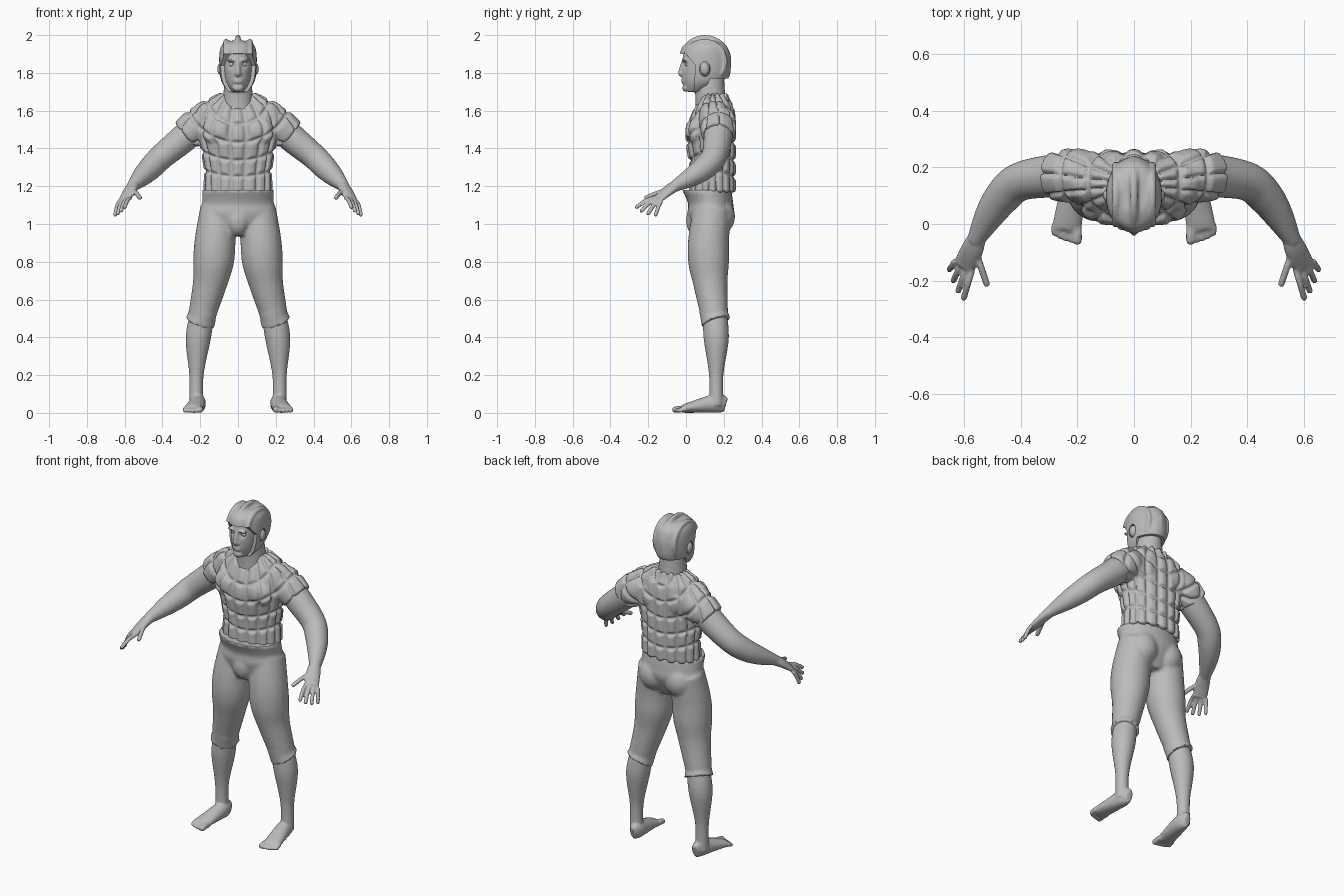
import bpy, bmesh, math
from mathutils import Vector, Matrix

if "Cube" in bpy.data.objects:
    bpy.data.objects.remove(bpy.data.objects["Cube"])

grey = bpy.data.materials.new("clay_grey")
grey.use_nodes = True
grey.diffuse_color = (0.5, 0.5, 0.5, 1)
grey.node_tree.nodes["Principled BSDF"].inputs["Base Color"].default_value = grey.diffuse_color
SIDES = (1, -1)
FINE, COARSE = .007, .01
X, Y, Z = Vector((1, 0, 0)), Vector((0, 1, 0)), Vector((0, 0, 1))


def spline(points, steps=6):
    """Smooth curve through tuples of any length."""
    points = [Vector(p) for p in points]
    last = len(points) - 1
    curve = []
    for i in range(last):
        start, end = points[i], points[i + 1]
        tangent_in = (end - points[max(i - 1, 0)]) / 2
        tangent_out = (points[min(i + 2, last)] - start) / 2
        for k in range(steps):
            t = k / steps
            ease = t * t * (3 - t - t)
            curve.append(start + (end - start) * ease + tangent_in * (t * (1 - t) ** 2)
                         - tangent_out * (t * t * (1 - t)))
    return curve + [points[-1]]


def skin_rings(bm, rings):
    """Close a run of matching rings into a solid."""
    loops = [[bm.verts.new(point) for point in ring] for ring in rings]
    for low, high in zip(loops, loops[1:]):
        for i in range(len(low)):
            bm.faces.new((low[i - 1], low[i], high[i], high[i - 1]))
    bm.faces.new(loops[0])
    bm.faces.new(loops[-1])


def oval(centre, across, along, count=28):
    turns = [i * math.tau / count for i in range(count)]
    return [centre + across * math.cos(a) + along * math.sin(a) for a in turns]


def stack(bm, rows):
    """Level ovals: height, centre y, half width, half depth."""
    skin_rings(bm, [oval(Y * y + Z * z, X * width, Y * depth) for z, y, width, depth in spline(rows)])


def tube(bm, rows, side=1, across=X):
    """Ovals square to a path: x, y, z, radius and an optional second radius."""
    path = spline(rows)
    centres = [Vector(p[:3]) for p in path]
    rings = []
    for i, point in enumerate(path):
        heading = (centres[min(i + 1, len(path) - 1)] - centres[max(i - 1, 0)]).normalized()
        u = (across - heading * across.dot(heading)).normalized()
        v = heading.cross(u)
        ring = oval(centres[i], u * point[3], v * point[-1])
        rings.append([Vector((side * p.x, p.y, p.z)) for p in ring])
    skin_rings(bm, rings)


def ball(bm, centre, radii, side=1):
    place = Matrix.Translation((side * centre[0], *centre[1:])) @ Matrix.Diagonal((*radii, 1))
    bmesh.ops.create_uvsphere(bm, u_segments=24, v_segments=12, radius=1, matrix=place)


def digit(bm, base, tip, radius, bend, side):
    """Finger or toe with a bent middle and a round tip."""
    middle = (base + tip) / 2 + Z * bend
    tube(bm, [(*point, radius) for point in (base, middle, tip)], side)
    ball(bm, tip, (radius, radius, radius), side)


def finish(name, bm, voxel=0, cutter=None, rule=None, angle=50):
    """Fuse the pieces, cut, reshape by a rule and shade."""
    bmesh.ops.recalc_face_normals(bm, faces=bm.faces)
    mesh = bpy.data.meshes.new(name)
    bm.to_mesh(mesh)
    bm.free()
    part = bpy.data.objects.new(name, mesh)
    bpy.context.collection.objects.link(part)
    if voxel:
        fuse = part.modifiers.new("fuse", 'REMESH')
        fuse.mode, fuse.voxel_size = 'VOXEL', voxel
        soften = part.modifiers.new("soften", 'SMOOTH')
        soften.factor, soften.iterations = 0.5, 2
    if cutter:
        cut = part.modifiers.new("cut", 'BOOLEAN')
        cut.object, cut.solver = cutter, 'EXACT'
    depsgraph = bpy.context.evaluated_depsgraph_get()
    part.data = bpy.data.meshes.new_from_object(part.evaluated_get(depsgraph))
    part.modifiers.clear()
    if rule:
        shifts = [rule(vert.co, vert.normal) for vert in part.data.vertices]
        for vert, shift in zip(part.data.vertices, shifts):
            vert.co += shift
    part.data.materials.clear()
    part.data.materials.append(grey)
    bpy.ops.object.select_all(action='DESELECT')
    part.select_set(True)
    bpy.context.view_layer.objects.active = part
    bpy.ops.object.shade_smooth_by_angle(angle=math.radians(angle))
    return part


# Head, neck and face
skull = [(1.7, .04, .03, .04), (1.76, .09, .07, .11), (1.86, .1, .08, .12),
         (1.94, .1, .07, .1), (1.97, .1, .03, .05)]
eye = Vector((.033, -.01, 1.845))
bm = bmesh.new()
stack(bm, skull)
stack(bm, [(1.55, .14, .1, .09), (1.66, .13, .08, .08), (1.8, .12, .07, .08)])
tube(bm, [(0, -.01, 1.87, .01), (0, -.03, 1.8, .012), (0, -.02, 1.79, .01)])
ball(bm, (0, 0, 1.72), (.03, .02, .02))
for lip in (1.763, 1.751):
    ball(bm, (0, -.014, lip), (.026, .011, .006))
for side in SIDES:
    ball(bm, (.012, -.02, 1.795), (.01, .01, .008), side)
    ball(bm, eye + Z * .022, (.028, .015, .008), side)
    ball(bm, (.09, .1, 1.82), (.02, .025, .035), side)


def eye_sockets(place, normal):
    gap = (Vector((abs(place.x), place.y, place.z)) - eye).length
    return Y * .014 * math.exp(-(gap / .017) ** 2)


finish("head", bm, FINE * .8, rule=eye_sockets)
bm = bmesh.new()
for side in SIDES:
    ball(bm, eye + Y * .02, (.016, .015, .013), side)
finish("eyes", bm)

# Helmet with three ridges, open at the face and ears
opening = [(-.2, 1.91), (0, 1.9), (.05, 1.84), (.04, 1.7), (.09, 1.7), (.13, 1.77),
           (.3, 1.77), (.3, 1.6), (-.2, 1.6)]
bm = bmesh.new()
skin_rings(bm, [[Vector((x, y, z)) for y, z in opening] for x in (-.3, .3)])
ball(bm, (0, .1, 1.82), (.3, .03, .042))
cutter = finish("helmet_cutter", bm)
cutter.hide_render = True

bm = bmesh.new()
stack(bm, [(z, y, width + .02, depth + .018) for z, y, width, depth in skull])
for x, size in ((0, .127), (.064, .106), (-.064, .106)):
    sweep = [math.radians(a) for a in range(-40, 171, 15)]
    tube(bm, [(x, .1 + size * math.cos(a), 1.86 + size * math.sin(a), .014) for a in sweep])
finish("helmet", bm, FINE, cutter=cutter, angle=40)
bpy.data.objects.remove(cutter)

# Bare arms and hands
index_base, little_base = Vector((.57, -.16, 1.14)), Vector((.63, -.13, 1.12))
index_tip, little_tip = Vector((.6, -.26, 1.09)), Vector((.65, -.16, 1.05))
thumb_base, thumb_tip = Vector((.56, -.09, 1.18)), Vector((.52, -.21, 1.14))
bm = bmesh.new()
for side in SIDES:
    tube(bm, [(.2, .17, 1.54, .075), (.28, .17, 1.46, .076), (.4, .15, 1.36, .068),
              (.46, .1, 1.3, .064), (.51, .03, 1.25, .052), (.56, -.06, 1.2, .03)], side)
    tube(bm, [(.55, -.04, 1.21, .03, .03), (.57, -.09, 1.18, .04, .025), (.6, -.15, 1.13, .04, .015)],
         side, Vector((1, .3, -.4)))
    digit(bm, thumb_base, thumb_tip, .012, .005, side)
    for i in range(4):
        t = i / 3
        base, tip = index_base.lerp(little_base, t), index_tip.lerp(little_tip, t)
        digit(bm, base, tip + (tip - base) * t * (1 - t) / 2, .011, .01, side)
finish("arms", bm, FINE * .8)

# Bare lower legs, feet and toes
bm = bmesh.new()
for side in SIDES:
    tube(bm, [(.18, .15, .56, .06), (.21, .16, .4, .067), (.22, .16, .2, .038), (.22, .16, .04, .038)], side)
    foot = [(.21, .21, .04, .02), (.21, .16, .05, .04), (.23, .03, .03, .05), (.24, -.02, .02, .05)]
    tube(bm, [(x, y, z, width, z) for x, y, z, width in foot], side)
    for i in range(5):
        radius = .012 if i else .017
        tip = Vector((.2 + .02 * i, -.057 + .0016 * i * i, radius))
        digit(bm, Vector((tip.x, 0, .02)), tip, radius, .003, side)
finish("lower_legs", bm, FINE)

# Tight trousers with cuffs below the knee
bm = bmesh.new()
stack(bm, [(1.18, .11, .19, .13), (1.11, .13, .19, .12), (1.05, .13, .2, .12), (.94, .12, .12, .08)])
ball(bm, (0, .05, 1.02), (.06, .05, .08))
for side in SIDES:
    tube(bm, [(.1, .14, 1.08, .1), (.12, .12, .92, .108), (.13, .12, .8, .108),
              (.15, .13, .68, .09), (.19, .15, .52, .073)], side)
    tube(bm, [(.18, .14, .55, .072), (.19, .15, .51, .074), (.2, .16, .48, .082)], side)
    ball(bm, (.085, .17, 1.04), (.09, .09, .1), side)
finish("trousers", bm, COARSE)

# Quilted short-sleeved shirt
bm = bmesh.new()
stack(bm, [(1.17, .14, .18, .12), (1.3, .14, .18, .12), (1.46, .13, .21, .13), (1.55, .14, .24, .12),
           (1.62, .15, .23, .1), (1.66, .15, .16, .08), (1.69, .15, .1, .07)])
for side in SIDES:
    ball(bm, (.09, .06, 1.49), (.1, .06, .08), side)
    ball(bm, (.1, .2, 1.53), (.11, .06, .1), side)
    tube(bm, [(.12, .16, 1.58, .07), (.2, .17, 1.53, .093), (.28, .17, 1.47, .084)], side)


def quilt(place, normal):
    """Padded panels: seams ring the neck and fan out from it."""
    ring = math.hypot(place.x * .9, place.z - 1.68)
    seam = min(abs(ring - radius) for radius in (.06, .15, .25, .345, .43))
    wedge = math.pi / 8
    turn = math.atan2(place.x / .19, (place.y - .14) / .12) / wedge
    fan = abs(turn % 1 - .5) * wedge * math.hypot(place.x, place.y - .14)
    return normal * (.004 - .015 * math.exp(-(min(seam, fan) / .01) ** 2))


finish("quilted_shirt", bm, FINE, rule=quilt, angle=80)
